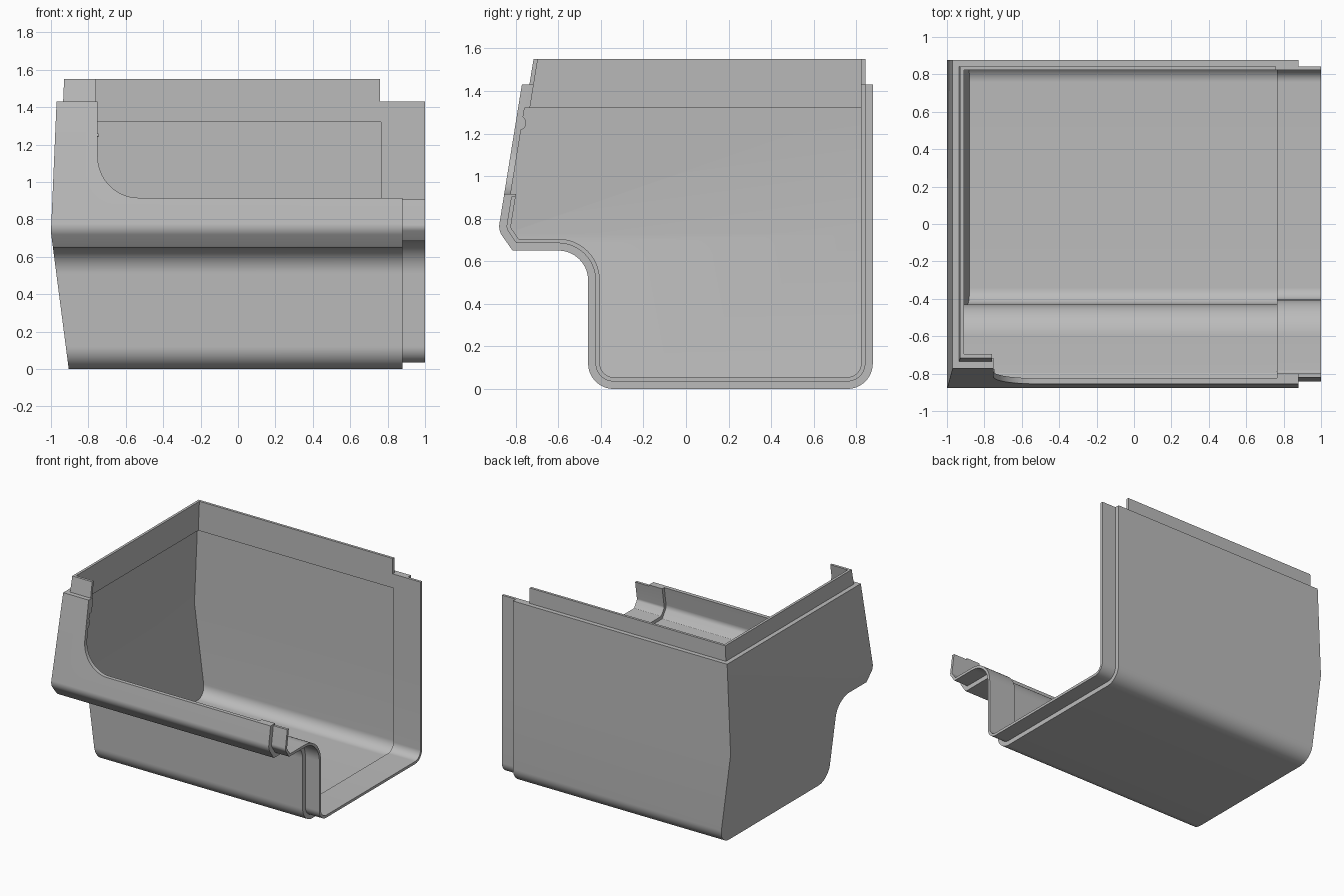
import bpy, bmesh, math
from mathutils import Vector

if "Cube" in bpy.data.objects:
    bpy.data.objects.remove(bpy.data.objects["Cube"])

grey = bpy.data.materials.new("plain grey")
grey.use_nodes = True
grey.diffuse_color = (0.5, 0.5, 0.5, 1)
grey.node_tree.nodes["Principled BSDF"].inputs["Base Color"].default_value = (0.5, 0.5, 0.5, 1)

BEND = 0.73      # height where the closed end wall changes slope
# Cross-section corners (y, z, fillet radius), front top round to back top
CORNERS = [(-0.752, 1.55, 0), (-0.882, 0.745, 0.08), (-0.815, 0.65, 0.01),
           (-0.46, 0.65, 0.14), (-0.46, 0, 0.12), (0.878, 0, 0.12), (0.878, 1.55, 0)]


def make(name, verts, faces):
    bm = bmesh.new()
    vs = [bm.verts.new(v) for v in verts]
    for f in faces:
        bm.faces.new([vs[i] for i in f])
    bmesh.ops.recalc_face_normals(bm, faces=bm.faces)
    me = bpy.data.meshes.new(name)
    bm.to_mesh(me)
    bm.free()
    me.materials.append(grey)
    ob = bpy.data.objects.new(name, me)
    bpy.context.collection.objects.link(ob)
    return ob


def prism(name, outline, axis, start, end):
    """Extrude a 2D outline along x (outline in y, z) or y (outline in x, z)."""
    n = len(outline)
    verts = [(s, a, b) if axis == "x" else (a, s, b) for s in (start, end) for a, b in outline]
    faces = [range(n), range(n, 2 * n)]
    faces += [(i, (i + 1) % n, n + (i + 1) % n, n + i) for i in range(n)]
    return make(name, verts, faces)


def arc(cy, cz, r, a0, a1, steps):
    angles = [math.radians(a0 + (a1 - a0) * i / steps) for i in range(steps + 1)]
    return [(cy + r * math.cos(a), cz + r * math.sin(a)) for a in angles]


def section(d, top):
    """Cross-section moved inward by d, with rounded corners, ending at height top."""
    pts = [Vector(c[:2]) for c in CORNERS]
    dirs = [(b - a).normalized() for a, b in zip(pts, pts[1:])]
    norms = [Vector((-t.y, t.x)) for t in dirs]
    out = []
    for end, k in ((0, 0), (-1, -1)):
        p = pts[end] + norms[k] * d
        out.append(p + dirs[k] * ((top - p.y) / dirs[k].y))
    line = [out[0]]
    for i in range(1, len(pts) - 1):
        n0, n1, t0, t1 = norms[i - 1], norms[i], dirs[i - 1], dirs[i]
        corner = pts[i] + (n0 + n1) * (d / (1 + n0.dot(n1)))
        turn = 1 if t0.cross(t1) > 0 else -1
        r = max(CORNERS[i][2] - turn * d, 0.006)
        reach = r * math.tan(t0.angle(t1) / 2)
        centre = corner - t0 * reach + n0 * r * turn
        total = t0.angle(t1) * turn
        steps = 14 if r > 0.03 else 4
        for k in range(steps + 1):
            a = total * k / steps
            v = -n0 * r * turn
            line.append(centre + Vector((v.x * math.cos(a) - v.y * math.sin(a),
                                         v.x * math.sin(a) + v.y * math.cos(a))))
    line.append(out[1])
    # add a point at the bend height on front and back
    full = [line[0]]
    for a, b in zip(line, line[1:]):
        if (a.y - BEND) * (b.y - BEND) < 0:
            full.append(a.lerp(b, (BEND - a.y) / (b.y - a.y)))
        full.append(b)
    return full


def end_x(z):
    return -1 + (z - BEND) * 0.043 if z > BEND else -1 + (BEND - z) * 0.13


def solid(name, d, right, top):
    """Filled block of the tub shape with the sloped closed end on the left."""
    line = section(d, top)
    n = len(line)
    verts = [(end_x(p.y) + d, p.x, p.y) for p in line] + [(right, p.x, p.y) for p in line]
    i, j = [k for k, p in enumerate(line) if abs(p.y - BEND) < 1e-5]
    faces = [list(range(i + 1)) + list(range(j, n)), range(i, j + 1), range(n, 2 * n)]
    faces += [(k, (k + 1) % n, n + (k + 1) % n, n + k) for k in range(n)]
    # split the top and side strips stay planar because the end is linear in height
    return make(name, verts, faces)


def combine(target, other, operation):
    mod = target.modifiers.new("join", "BOOLEAN")
    mod.operation, mod.solver, mod.object = operation, "EXACT", other
    bpy.ops.object.select_all(action="DESELECT")
    bpy.context.view_layer.objects.active = target
    target.select_set(True)
    bpy.ops.object.modifier_apply(modifier=mod.name)
    bpy.data.objects.remove(other)


def box(x0, x1, y0, y1, z0, z1):
    return prism("cutter", [(x0, z0), (x1, z0), (x1, z1), (x0, z1)], "y", y0, y1)


# Tub with a stepped tongue along its top and its open end
tub = solid("tub_shell", 0, 0.88, 1.43)
combine(tub, solid("tongue", 0.035, 1.0, 1.55), "UNION")

# Hollow: thick rim opening first, then the thinner wall behind the rim
combine(tub, solid("rim_hollow", 0.055, 1.3, 1.9), "DIFFERENCE")
combine(tub, solid("wall_hollow", 0.03, 0.765, 1.32), "DIFFERENCE")

# Front opening with a rounded lower corner
opening = arc(-0.53, 1.135, 0.22, 180, 270, 16)
opening += [(1.3, 0.915), (1.3, 2), (-0.75, 2)]
combine(tub, prism("opening", opening, "y", -1.3, 0.5), "DIFFERENCE")

# Trim the tongue ends
for limits in ((0.76, 1.3, -1.3, 1.3, 1.43, 2), (-0.758, 0.5, -1.3, 0.5, 1.43, 2),
               (0.88, 1.3, -1.3, 0.5, 0.905, 2)):
    combine(tub, box(*limits), "DIFFERENCE")

bpy.ops.object.select_all(action="DESELECT")
tub.select_set(True)
bpy.context.view_layer.objects.active = tub
bpy.ops.object.shade_smooth_by_angle(angle=math.radians(25))

# Small pivot boss on the edge of the front opening
prism("pivot_boss", arc(-0.785, 1.25, 0.034, -80, 100, 12), "x", -0.79, -0.752)
prism("pivot_pin", arc(-0.784, 1.25, 0.01, 0, 330, 11), "x", -0.78, -0.747)
